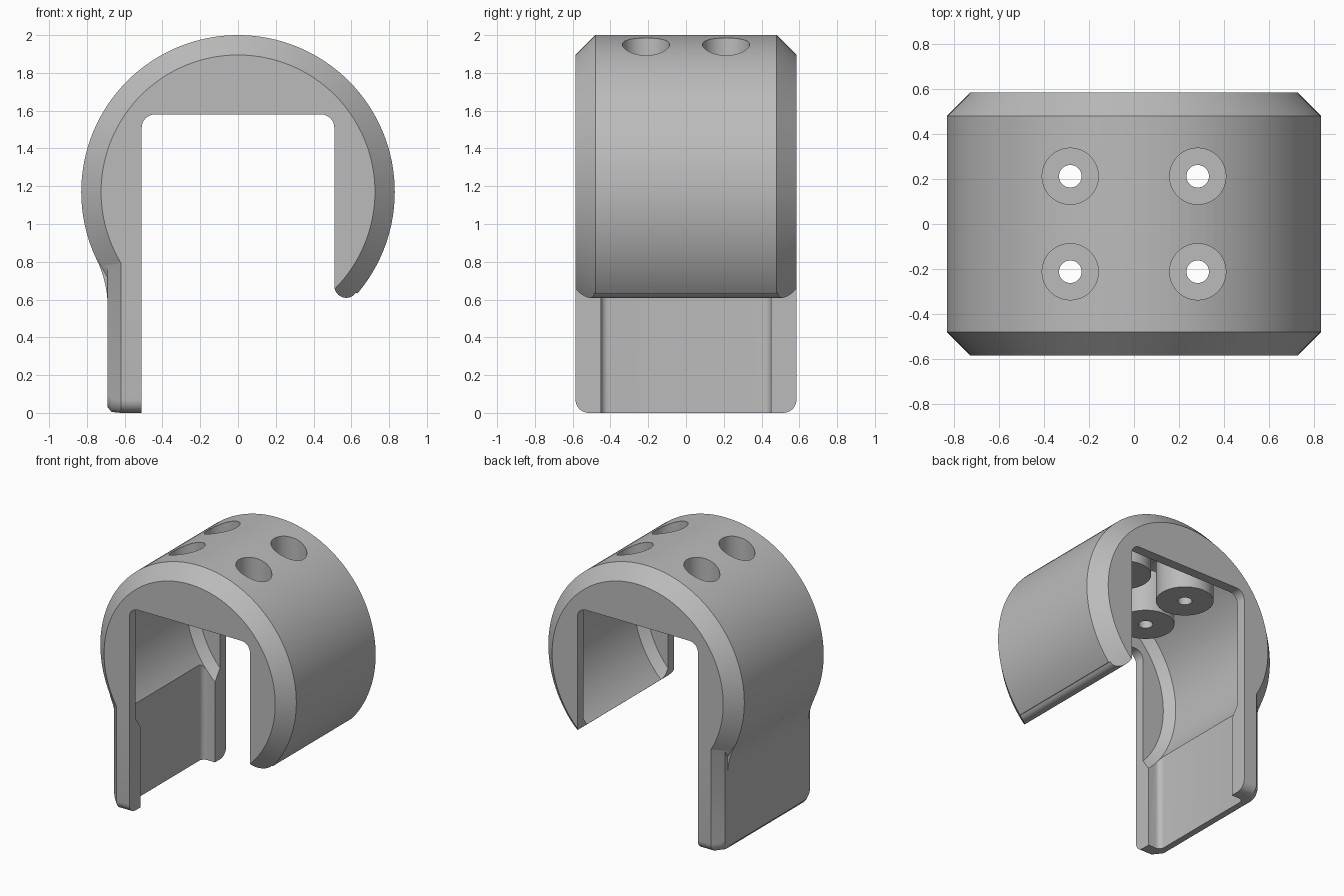
import bpy, bmesh, math
from mathutils import Vector

if "Cube" in bpy.data.objects:
    bpy.data.objects.remove(bpy.data.objects["Cube"])

R, CZ, END, WALL = 0.83, 1.17, 0.585, 0.075   # outer radius, axis height, half width, wall
INNER = 0.51                                  # half width of the opening
CHAMFER = 0.105

grey = bpy.data.materials.new("plain grey")
grey.use_nodes = True
colour = (0.5, 0.5, 0.5, 1)
grey.diffuse_color = colour
grey.node_tree.nodes["Principled BSDF"].inputs["Base Color"].default_value = colour


def loft(name, rings):
    """Solid skinned through rings of equal length, with capped ends."""
    bm = bmesh.new()
    loops = [[bm.verts.new(p) for p in ring] for ring in rings]
    n = len(loops[0])
    for a, b in zip(loops, loops[1:]):
        for i in range(n):
            bm.faces.new((a[i], a[(i + 1) % n], b[(i + 1) % n], b[i]))
    bm.faces.new(loops[0])
    bm.faces.new(loops[-1])
    bmesh.ops.recalc_face_normals(bm, faces=bm.faces)
    mesh = bpy.data.meshes.new(name)
    bm.to_mesh(mesh)
    bm.free()
    mesh.materials.append(grey)
    obj = bpy.data.objects.new(name, mesh)
    bpy.context.collection.objects.link(obj)
    return obj


def arc(cx, cy, r, start, stop, steps):
    return [(cx + r * math.cos(math.radians(start + (stop - start) * i / steps)),
             cy + r * math.sin(math.radians(start + (stop - start) * i / steps)))
            for i in range(steps + 1)]


def prism_y(name, outline, half):
    return loft(name, [[(x, y, z) for x, z in outline] for y in (-half, half)])


def drum(name, radius, end_radius, flat, end, n):
    """Chamfered cylinder along y."""
    circle = arc(0, 0, 1, 0, 360, n)[:-1]
    stations = [(-end, end_radius), (-flat, radius), (flat, radius), (end, end_radius)]
    return loft(name, [[(r * c, y, CZ + r * s) for c, s in circle] for y, r in stations])


def post(name, x, y, r, z0, z1):
    circle = arc(x, y, r, 0, 360, 48)[:-1]
    return loft(name, [[(px, py, z) for px, py in circle] for z in (z0, z1)])


def boolean(target, tool, operation):
    tool.hide_render = True
    mod = target.modifiers.new(operation, "BOOLEAN")
    mod.operation, mod.object, mod.solver = operation, tool, "EXACT"
    bpy.context.view_layer.update()
    with bpy.context.temp_override(object=target, active_object=target):
        bpy.ops.object.modifier_apply(modifier=mod.name)
    bpy.data.objects.remove(tool)


# Chamfered round body
clip = drum("clip_body", R, R - CHAMFER, END - CHAMFER, END, 128)

# Leg plate with rounded lower corners and chamfered outer edges
def leg_ring(x, half, z0, r=0.07):
    low = arc(-half + r, z0 + r, r, 180, 270, 8) + arc(half - r, z0 + r, r, 270, 360, 8)
    return [(x, y, z) for y, z in low + [(half, 1.1), (-half, 1.1)]]

leg = loft("leg", [leg_ring(-0.45, END, 0), leg_ring(-0.62, END, 0),
                   leg_ring(-0.67, 0.535, 0.005), leg_ring(-0.69, 0.515, 0.03)])
boolean(clip, leg, "UNION")

# Curved blend between the round body and the leg
blend_r, blend_z = 0.57, 0.56
cx = -0.69 - blend_r
top = math.degrees(math.atan2(CZ - blend_z, -cx))
blend = prism_y("blend", arc(cx, blend_z, blend_r, 0, top, 12) + [(-0.6, 0.84), (-0.6, blend_z)], 0.485)
boolean(clip, blend, "UNION")

# Opening with rounded upper corners, ending in the rounded tip of the short arm
r = 0.07
opening = ([(-INNER, -0.2)]
           + arc(-INNER + r, 1.58 - r, r, 180, 90, 8)
           + arc(INNER - r, 1.58 - r, r, 90, 0, 8)
           + arc(0.573, 0.672, 0.063, 180, 325, 12)
           + [(0.9, 0.5), (0.9, -0.2)])
boolean(clip, prism_y("opening_cutter", opening, 0.8), "DIFFERENCE")

# Hollow inside, leaving four screw bosses
spots = [(x, y) for x in (-0.283, 0.283) for y in (-0.212, 0.212)]
cavity = drum("cavity_cutter", R - WALL, R - CHAMFER - 0.031,
              END - CHAMFER - 0.031, END - WALL, 96)
for x, y in spots:
    boolean(cavity, post("boss", x, y, 0.2, 1.58, 2.2), "DIFFERENCE")
boolean(clip, cavity, "DIFFERENCE")

# Shallow channel down the leg, with rounded floor edges
f, floor, side = 0.04, -0.615, 0.45
channel = ([(-0.4, side)] + arc(floor + f, side - f, f, 90, 180, 6)
           + arc(floor + f, -side + f, f, 180, 270, 6) + [(-0.4, -side)])
boolean(clip, loft("channel_cutter", [[(x, y, z) for x, y in channel] for z in (-0.2, 0.85)]),
        "DIFFERENCE")

# Screw holes with wide counterbores
for x, y in spots:
    boolean(clip, post("counterbore", x, y, 0.125, 1.58 + WALL, 2.2), "DIFFERENCE")
    boolean(clip, post("screw_hole", x, y, 0.05, 1.4, 2.0), "DIFFERENCE")

# Smooth shading with crisp edges
bpy.ops.object.select_all(action="DESELECT")
clip.select_set(True)
bpy.context.view_layer.objects.active = clip
bpy.ops.object.shade_smooth_by_angle(angle=math.radians(25))
